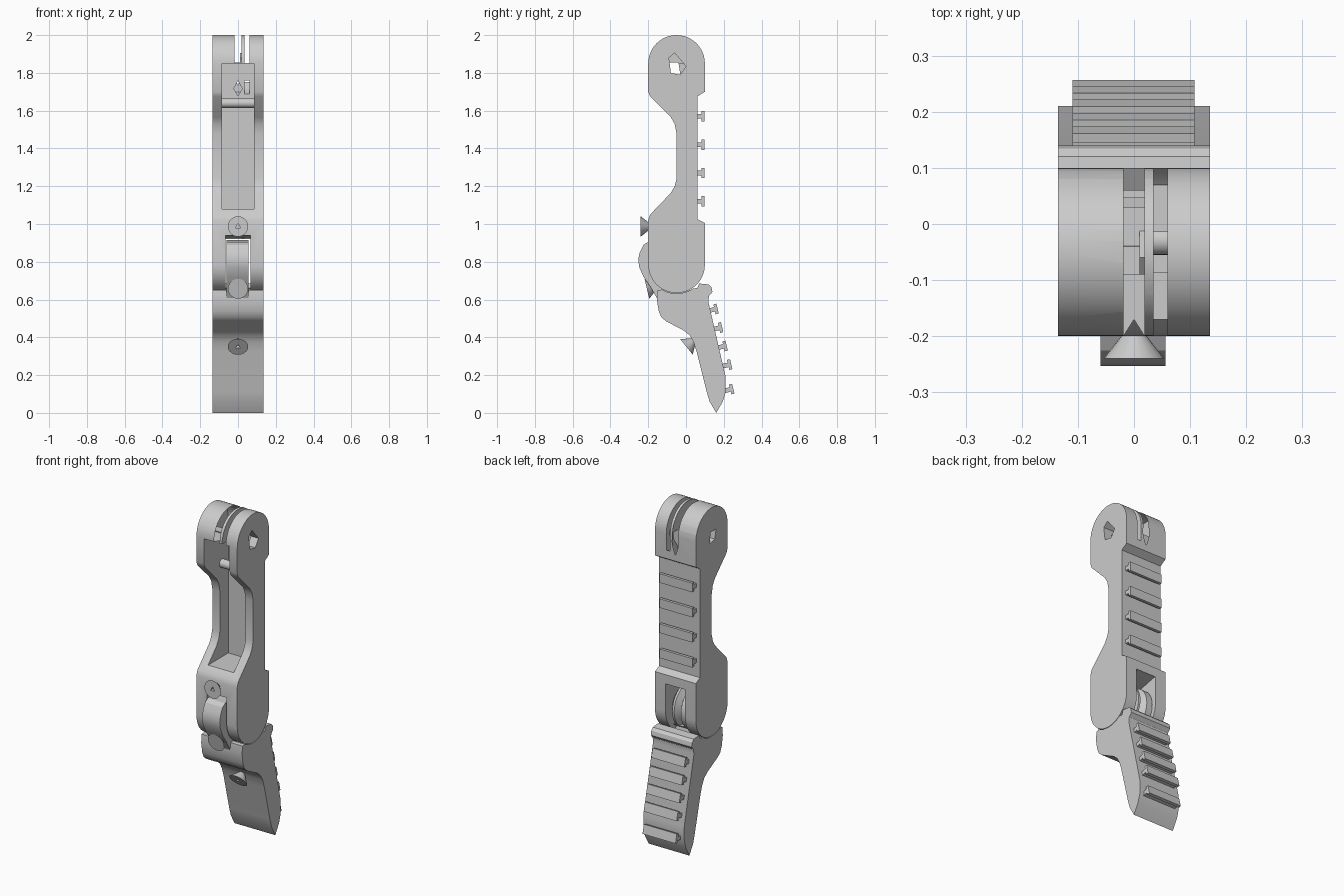
import bpy, bmesh, math
from mathutils import Vector

cube = bpy.data.objects.get("Cube")
if cube:
    bpy.data.objects.remove(cube, do_unlink=True)

grey = bpy.data.materials.new("plain_grey")
grey.use_nodes = True
grey.diffuse_color = (0.6, 0.6, 0.6, 1)
grey.node_tree.nodes["Principled BSDF"].inputs["Base Color"].default_value = (0.6, 0.6, 0.6, 1)


def finish(name, bm):
    bmesh.ops.recalc_face_normals(bm, faces=bm.faces[:])
    mesh = bpy.data.meshes.new(name)
    bm.to_mesh(mesh)
    bm.free()
    mesh.materials.append(grey)
    ob = bpy.data.objects.new(name, mesh)
    bpy.context.collection.objects.link(ob)
    return ob


def prism(name, pts, x0, x1):
    """Extrude a (y, z) outline from x0 to x1."""
    bm = bmesh.new()
    face = bm.faces.new([bm.verts.new((x0, y, z)) for y, z in pts])
    moved = bmesh.ops.extrude_face_region(bm, geom=[face])["geom"]
    verts = [v for v in moved if isinstance(v, bmesh.types.BMVert)]
    bmesh.ops.translate(bm, verts=verts, vec=(x1 - x0, 0, 0))
    return finish(name, bm)


def box(name, x0, x1, y0, y1, z0, z1):
    return prism(name, [(y0, z0), (y1, z0), (y1, z1), (y0, z1)], x0, x1)


def arc(cy, cz, r, start, end, n=24):
    angles = [math.radians(start + (end - start) * i / n) for i in range(n + 1)]
    return [(cy + r * math.cos(a), cz + r * math.sin(a)) for a in angles]


def ring(name, profile, cy, cz, n=48):
    """Sweep a closed (x, radius) profile round the x axis."""
    bm = bmesh.new()
    loops = []
    for i in range(n):
        a = math.tau * i / n
        loops.append([bm.verts.new((x, cy + r * math.cos(a), cz + r * math.sin(a)))
                      for x, r in profile])
    m = len(profile)
    for i in range(n):
        a, b = loops[i], loops[(i + 1) % n]
        for j in range(m):
            k = (j + 1) % m
            bm.faces.new((a[j], a[k], b[k], b[j]))
    return finish(name, bm)


def cone(name, base, axis, r1, r2, depth, sides):
    """Cone frustum starting at base and widening along axis."""
    axis = Vector(axis).normalized()
    bm = bmesh.new()
    bmesh.ops.create_cone(bm, cap_ends=True, segments=sides, radius1=r1, radius2=r2, depth=depth)
    bmesh.ops.translate(bm, verts=bm.verts[:], vec=(0, 0, depth / 2))
    ob = finish(name, bm)
    turn = Vector((0, 0, 1)).rotation_difference(axis).to_matrix().to_4x4()
    ob.data.transform(turn)
    ob.data.transform(turn.Translation(Vector(base)))
    return ob


def cut(target, *cutters):
    for c in cutters:
        c.hide_render = True
        mod = target.modifiers.new("cut", 'BOOLEAN')
        mod.operation, mod.solver, mod.object = 'DIFFERENCE', 'EXACT', c
        bpy.context.view_layer.objects.active = target
        bpy.ops.object.modifier_apply(modifier=mod.name)
        bpy.data.objects.remove(c, do_unlink=True)


W = 0.135
JY, TOP, LOW = -0.05, 1.85, 0.785
GROOVE = [(0, 0.12), (0.022, 0.155), (0, 0.19), (-0.022, 0.155)]
SLOT = [(0.035, 0.12), (0.06, 0.12), (0.06, 0.18), (0.035, 0.18)]

# Upper link: round ends joined by a narrow waist
outline = arc(JY, TOP, 0.15, 0, 180)
outline += [(-0.2, 1.7), (-0.19, 1.675), (-0.08, 1.565), (-0.06, 1.53), (-0.05, 1.48),
            (-0.05, 1.24), (-0.06, 1.2), (-0.08, 1.165), (-0.19, 1.05), (-0.2, 1.02)]
outline += arc(JY, LOW, 0.15, 180, 360)
outline += [(0.1, 1.005), (0.06, 1.025), (0.06, 1.675), (0.1, 1.7)]
upper_link = prism("upper_link", outline, -W, W)

# Front pocket, joint window, cable grooves and side hole
cut(upper_link,
    box("pocket_cut", -0.085, 0.085, -0.4, 0.03, 1.08, TOP),
    prism("window_cut", [(-0.4, 0.94), (-0.2, 0.94), (JY, 0.92), (0.08, 0.95), (0.3, 0.95),
                         (0.3, 0.5), (-0.4, 0.5)], -0.065, 0.065),
    box("slot_cut", 0.035, 0.06, -0.4, 0.3, TOP + 0.002, 2.1),
    ring("slot_ring_cut", SLOT, JY, TOP),
    ring("groove_cut", GROOVE, JY, TOP),
    prism("hole_right_cut", [(-0.09, 1.88), (-0.06, 1.905), (0, 1.835), (-0.03, 1.79),
                             (-0.08, 1.8)], 0.01, 0.2),
    prism("hole_left_cut", [(-0.09, 1.856), (-0.04, 1.856), (-0.03, 1.79), (-0.08, 1.8)],
          -0.2, 0.03))

# Cross pin in the pocket
cone("pocket_pin", (-0.09, -0.03, 1.64), (1, 0, 0), 0.025, 0.025, 0.18, 24)

# Fingertip link with a cupped top and a wedge tip
tip = [(-0.15, 0.65), (-0.155, 0.6), (-0.145, 0.54), (-0.13, 0.505), (-0.105, 0.485),
       (-0.01, 0.435), (0.02, 0.41), (0.04, 0.375), (0.056, 0.325), (0.11, 0.11),
       (0.125, 0.06), (0.16, 0), (0.195, 0.06), (0.21, 0.11), (0.21, 0.19), (0.118, 0.59),
       (0.122, 0.62), (0.14, 0.64), (0.135, 0.665), (0.12, 0.68), (0.07, 0.685), (0.06, 0.66)]
tip += arc(JY, LOW, 0.153, -55, -120, 12)
prism("fingertip_link", tip, -W, W)

# Joint tongue: pulley disc with a front hook and a neck into the fingertip
tongue = arc(JY, LOW, 0.13, -60, 100, 24)
tongue += [(-0.12, 0.905), (-0.2, 0.905), (-0.225, 0.89), (-0.245, 0.85), (-0.253, 0.81),
           (-0.247, 0.77), (-0.225, 0.72), (-0.19, 0.67), (-0.15, 0.6), (0.03, 0.6)]
joint_tongue = prism("joint_tongue", tongue, -0.06, 0.056)


def shrink(profile, d):
    return [(x, r - d) for x, r in profile]


def back_half(name, profile):
    cutter = ring(name, profile, JY, LOW)
    cut(cutter, box("front_trim", -0.2, 0.2, -0.5, JY, 0, 2),
        box("low_trim", -0.2, 0.2, -0.5, 0.5, 0, 0.69))
    return cutter


cut(joint_tongue, back_half("tongue_groove_cut", shrink(GROOVE, 0.025)),
    back_half("tongue_slot_cut", shrink(SLOT, 0.02)))


# T-shaped grip ribs
def rib(name, y, z, tilt):
    c, s = math.cos(tilt), math.sin(tilt)
    shape = [(-0.03, -0.012), (0.005, -0.012), (0.005, -0.027), (0.022, -0.027),
             (0.022, 0.027), (0.005, 0.027), (0.005, 0.012), (-0.03, 0.012)]
    prism(name, [(y + a * c - b * s, z + a * s + b * c) for a, b in shape], -0.11, 0.108)


for i in range(4):
    rib(f"upper_rib_{i + 1}", 0.076, 1.57 - 0.15 * i, 0)
for i in range(4):
    rib(f"fingertip_rib_{i + 1}", 0.146 + 0.024 * i, 0.547 - 0.098 * i, 0.23)
rib("fingertip_rib_5", 0.229, 0.123, 0.25)


# Countersunk screws
def screw(name, face, axis, recess=True):
    axis = Vector(axis).normalized()
    face = Vector(face)
    ob = cone(name, face - axis * 0.05, axis, 0.015, 0.054, 0.05, 20)
    if recess:
        cut(ob, cone("recess_cut", face - axis * 0.02, axis, 0.016, 0.016, 0.04, 3))


screw("upper_screw", (0, -0.24, 0.987), (0, -1, 0))
screw("middle_screw", (0, -0.207, 0.657), (0, -0.97, -0.23), False)
screw("lower_screw", (0, 0.002, 0.35), (0, -0.78, -0.63))

# Smooth curved walls, keep the edges crisp
bpy.ops.object.select_all(action='DESELECT')
for ob in bpy.context.scene.objects:
    if ob.type == 'MESH' and grey.name in ob.data.materials:
        ob.select_set(True)
        bpy.context.view_layer.objects.active = ob
bpy.ops.object.shade_smooth_by_angle(angle=math.radians(30))
